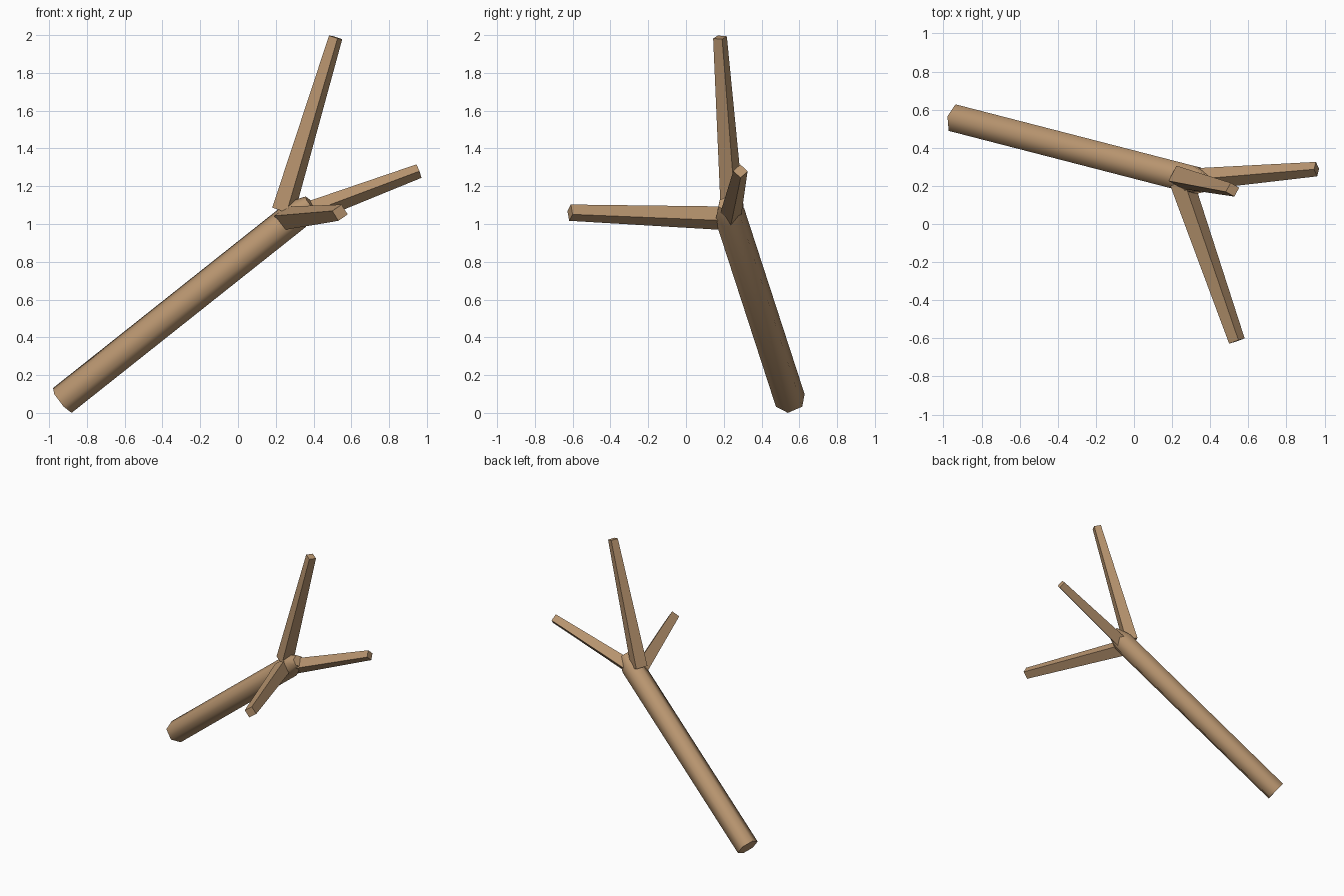
import bpy, bmesh, math
from mathutils import Vector

if "Cube" in bpy.data.objects:
    bpy.data.objects.remove(bpy.data.objects["Cube"])

wood = bpy.data.materials.new("tan_wood")
wood.diffuse_color = (0.48, 0.30, 0.16, 1)
wood.use_nodes = True
wood.node_tree.nodes["Principled BSDF"].inputs["Base Color"].default_value = wood.diffuse_color


def limb(name, sections, sides, turn=0, smooth=False):
    """Loft a straight limb through (centre, radius) sections."""
    pts = [Vector(p) for p, r in sections]
    d = (pts[-1] - pts[0]).normalized()
    u = (Vector((0, 0, 1)) - d * d.z).normalized()
    v = d.cross(u)
    bm = bmesh.new()
    rings = []
    for p, (_, r) in zip(pts, sections):
        angs = [math.radians(turn) + math.tau * k / sides for k in range(sides)]
        rings.append([bm.verts.new(p + r * (u * math.cos(a) + v * math.sin(a))) for a in angs])
    for a, b in zip(rings, rings[1:]):
        for k in range(sides):
            j = (k + 1) % sides
            bm.faces.new((a[k], a[j], b[j], b[k]))
    bm.faces.new(rings[0][::-1])
    bm.faces.new(rings[-1])
    bmesh.ops.recalc_face_normals(bm, faces=bm.faces)
    me = bpy.data.meshes.new(name)
    bm.to_mesh(me)
    bm.free()
    me.materials.append(wood)
    ob = bpy.data.objects.new(name, me)
    bpy.context.collection.objects.link(ob)
    if smooth:
        bpy.ops.object.select_all(action='DESELECT')
        ob.select_set(True)
        bpy.context.view_layer.objects.active = ob
        bpy.ops.object.shade_smooth_by_angle(angle=math.radians(65))
    return ob


# Six-sided leaning trunk, narrowing into the fork
limb("trunk", [((-0.93, 0.552, 0.066), 0.083),
               ((0.31, 0.232, 1.05), 0.083),
               ((0.385, 0.213, 1.11), 0.045)], 6, 0, True)

# Three four-sided tapering branches
limb("upper_branch", [((0.24, 0.245, 1.07), 0.064),
                      ((0.517, 0.18, 1.988), 0.038)], 4, 30)
limb("right_branch", [((0.33, 0.235, 1.045), 0.058),
                      ((0.958, 0.288, 1.28), 0.038)], 4, 0)
limb("front_branch", [((0.25, 0.22, 1.03), 0.064),
                      ((0.54, -0.614, 1.06), 0.044)], 4, -12)
